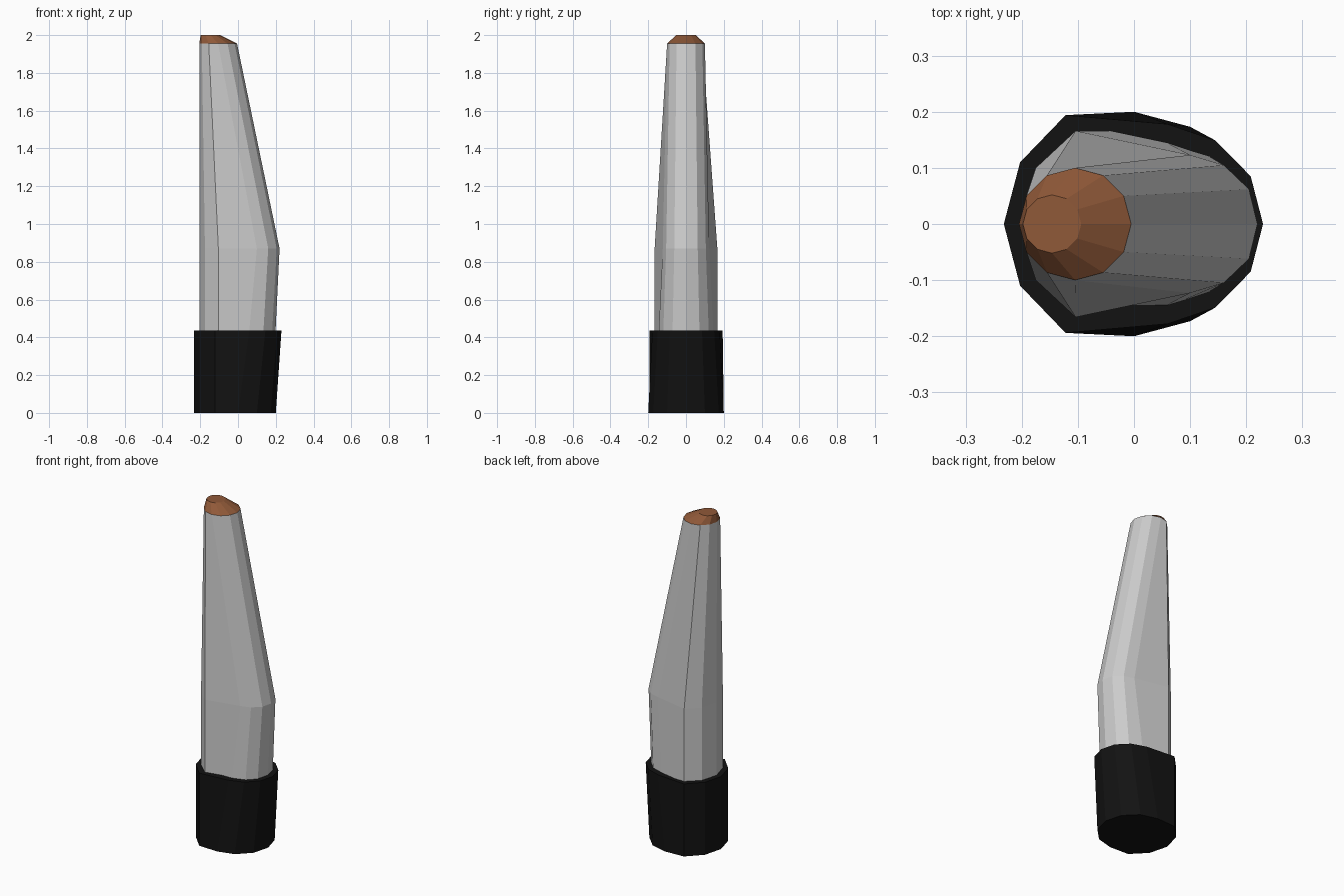
import bpy, bmesh, math

if "Cube" in bpy.data.objects:
    bpy.data.objects.remove(bpy.data.objects["Cube"])


def material(name, rgb):
    m = bpy.data.materials.new(name)
    m.diffuse_color = (*rgb, 1)
    m.use_nodes = True
    m.node_tree.nodes["Principled BSDF"].inputs["Base Color"].default_value = m.diffuse_color
    return m


def half_circle(cx, r):
    # seven points from +x round to -x: half of a twelve-sided ring
    return [(cx + r * math.cos(math.radians(a)), r * math.sin(math.radians(a)))
            for a in range(0, 181, 30)]


def loft(name, sections, mat=None):
    # sections: (z, half outline); each outline is mirrored across y = 0
    bm = bmesh.new()
    rings = []
    for z, half in sections:
        full = half + [(x, -y) for x, y in half[-2:0:-1]]
        rings.append([bm.verts.new((x, y, z)) for x, y in full])
    for a, b in zip(rings, rings[1:]):
        for i in range(len(a)):
            j = (i + 1) % len(a)
            bm.faces.new((a[i], a[j], b[j], b[i]))
    bm.faces.new(rings[0][::-1])
    bm.faces.new(rings[-1])
    bmesh.ops.recalc_face_normals(bm, faces=bm.faces)
    me = bpy.data.meshes.new(name)
    bm.to_mesh(me)
    bm.free()
    ob = bpy.data.objects.new(name, me)
    bpy.context.collection.objects.link(ob)
    if mat:
        me.materials.append(mat)
    return ob


black = material("black", (0.006, 0.006, 0.006))
copper = material("copper", (0.28, 0.10, 0.04))

# Black base sleeve, widening towards the right at its top
sleeve_back = [(-0.122, 0.194), (-0.203, 0.11), (-0.232, 0)]
loft("base_sleeve", [
    (0, half_circle(0, 0.2)[:4] + sleeve_back),
    (0.435, [(0.23, 0), (0.208, 0.085), (0.145, 0.149), (0.06, 0.178)] + sleeve_back),
], black)

# Grey leaning body with one bend, narrowing to a round top
body_back = [(-0.104, 0.166), (-0.175, 0.1), (-0.203, 0)]
loft("body", [
    (0.01, [(0.178, 0), (0.158, 0.08), (0.11, 0.135), (0.02, 0.165)] + body_back),
    (0.87, [(0.22, 0), (0.205, 0.062), (0.16, 0.105), (0.1, 0.123)] + body_back),
    (1.955, half_circle(-0.105, 0.1)),
])

# Copper cap, tapering off-centre
loft("tip_cap", [
    (1.955, half_circle(-0.105, 0.1)),
    (2.0, half_circle(-0.146, 0.052)),
], copper)
